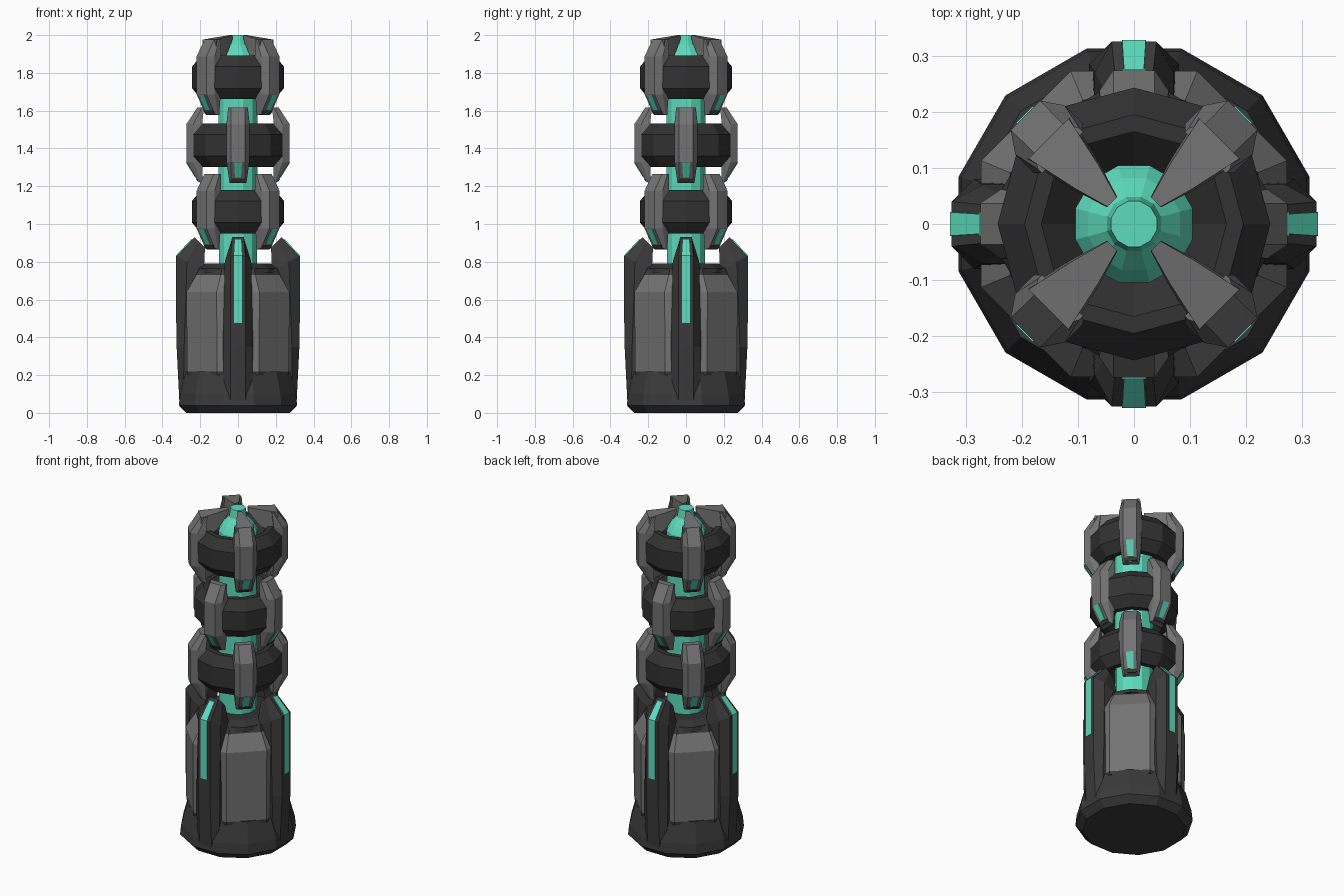
import bpy, math
from mathutils import Matrix

if "Cube" in bpy.data.objects:
    bpy.data.objects.remove(bpy.data.objects["Cube"])


def mat(name, r, g, b):
    m = bpy.data.materials.new(name)
    m.diffuse_color = (r, g, b, 1)
    m.use_nodes = True
    m.node_tree.nodes["Principled BSDF"].inputs["Base Color"].default_value = m.diffuse_color
    return m


DARK = mat("dark_grey", 0.042, 0.042, 0.042)
BLACK = mat("charcoal", 0.032, 0.032, 0.032)
GREY = mat("mid_grey", 0.17, 0.17, 0.17)
TEAL = mat("teal", 0.11, 0.72, 0.51)


def make(name, verts, faces, mats, angle=0.0):
    me = bpy.data.meshes.new(name)
    me.from_pydata(verts, [], faces)
    me.transform(Matrix.Rotation(angle, 4, 'Z'))
    for m in mats:
        me.materials.append(m)
    ob = bpy.data.objects.new(name, me)
    bpy.context.collection.objects.link(ob)
    return ob


def skin(count, n, closed=False):
    """Quads joining count sections of n points each, capped unless closed."""
    f = []
    for i in range(count if closed else count - 1):
        j = (i + 1) % count
        for k in range(n):
            l = (k + 1) % n
            f.append((i * n + k, i * n + l, j * n + l, j * n + k))
    if not closed:
        f.append(tuple(range(n))[::-1])
        f.append(tuple((count - 1) * n + k for k in range(n)))
    return f


def lathe(name, profile, n, phase, mats, closed=False):
    """Faceted solid from (radius, height) points; phase in degrees."""
    v = []
    for r, z in profile:
        for k in range(n):
            a = math.radians(phase) + 2 * math.pi * k / n
            v.append((r * math.cos(a), r * math.sin(a), z))
    return make(name, v, skin(len(profile), n, closed), mats)


def rib(name, stations, z0, angle, m):
    """Chamfered upright rib: (r_in, z_in, r_mid, r_out, z_out, half_w, outer_half_w)."""
    v = []
    for ri, zi, rm, ro, zo, w, w2 in stations:
        t = (rm - ri) / (ro - ri)
        zm = zi + (zo - zi) * t
        v += [(ri, -w, z0 + zi), (rm, -w, z0 + zm), (ro, -w2, z0 + zo),
              (ro, w2, z0 + zo), (rm, w, z0 + zm), (ri, w, z0 + zi)]
    return make(name, v, skin(len(stations), 6), [m], angle)


def strip(name, path, z0, angle, m):
    """Thin plate along (r, z, half_w) points."""
    v = []
    for r, z, w in path:
        v += [(r - 0.004, -w, z0 + z), (r + 0.004, -w, z0 + z),
              (r + 0.004, w, z0 + z), (r - 0.004, w, z0 + z)]
    return make(name, v, skin(len(path), 4), [m], angle)


# base foot
lathe("base_foot", [(0.285, 0), (0.324, 0.04), (0.318, 0.1), (0.285, 0.22)], 12, 15, [DARK])

# octagonal body with lighter wall panels and dark shoulder
body = lathe("body", [(0.29, 0.2), (0.292, 0.22), (0.295, 0.64), (0.24, 0.73),
                      (0.225, 0.76), (0.18, 0.787)], 8, 22.5, [DARK, GREY])
for p in body.data.polygons:
    if 0.215 < p.center.z < 0.73:
        p.material_index = 1
lathe("shoulder_ring", [(0.23, 0.74), (0.222, 0.765), (0.18, 0.79)], 12, 15, [BLACK])

# four fins with teal light strips
FIN = [(0.2, 0.04, 0.29, 0.31, 0.05, 0.072, 0.04),
       (0.2, 0.35, 0.285, 0.325, 0.35, 0.08, 0.04),
       (0.18, 0.75, 0.27, 0.325, 0.83, 0.07, 0.04),
       (0.175, 0.875, 0.21, 0.23, 0.93, 0.036, 0.03)]
for q in range(4):
    a = q * math.pi / 2
    rib("fin", FIN, 0, a, DARK)
    strip("fin_light", [(0.324, 0.475, 0.021), (0.324, 0.833, 0.021),
                        (0.245, 0.918, 0.016)], 0, a, TEAL)

# glowing core column
lathe("core_column", [(0.105, 0.77), (0.108, 1.87), (0.085, 1.91), (0.05, 1.95),
                      (0.042, 2.0)], 12, 15, [TEAL])

# three stacked segments: ring plus four claws
RING = [(0.243, -0.058), (0.243, 0.058), (0.195, 0.115), (0.165, 0.115),
        (0.10, 0.05), (0.10, -0.05), (0.165, -0.115), (0.195, -0.115)]
CLAW = [(0.185, -0.2, 0.195, 0.208, -0.195, 0.045, 0.036),
        (0.19, -0.09, 0.235, 0.272, -0.09, 0.06, 0.037),
        (0.19, 0.11, 0.237, 0.274, 0.11, 0.062, 0.037),
        (0.18, 0.2, 0.19, 0.215, 0.2, 0.052, 0.036)]
for label, zc, turn in (("lower", 1.065, 45), ("middle", 1.417, 0), ("upper", 1.776, 45)):
    lathe(label + "_ring", [(r, zc + z) for r, z in RING], 12, turn + 15,
          [BLACK], closed=True)
    for q in range(4):
        a = math.radians(turn + 90 * q)
        rib(label + "_claw", CLAW, zc, a, GREY)
        strip(label + "_claw_tip", [(0.210, -0.192, 0.034), (0.221, -0.175, 0.034)], zc, a, DARK)
        strip(label + "_claw_light", [(0.222, -0.172, 0.016), (0.272, -0.092, 0.021)], zc, a, TEAL)

# crown wedges joining the upper claws to the core tip
for q in range(4):
    v = []
    for r, w, zb, zt in ((0.055, 0.013, 1.975, 2.0), (0.12, 0.033, 1.89, 1.99),
                         (0.215, 0.056, 1.84, 1.976)):
        v += [(r, -w, zb), (r, w, zb), (r, w * 0.9, zt), (r, -w * 0.9, zt)]
    make("crown_wedge", v, skin(3, 4), [GREY], math.radians(45 + 90 * q))

# make every face point outward
import bmesh
for ob in bpy.data.objects:
    bm = bmesh.new()
    bm.from_mesh(ob.data)
    bmesh.ops.recalc_face_normals(bm, faces=bm.faces)
    bm.to_mesh(ob.data)
    bm.free()
